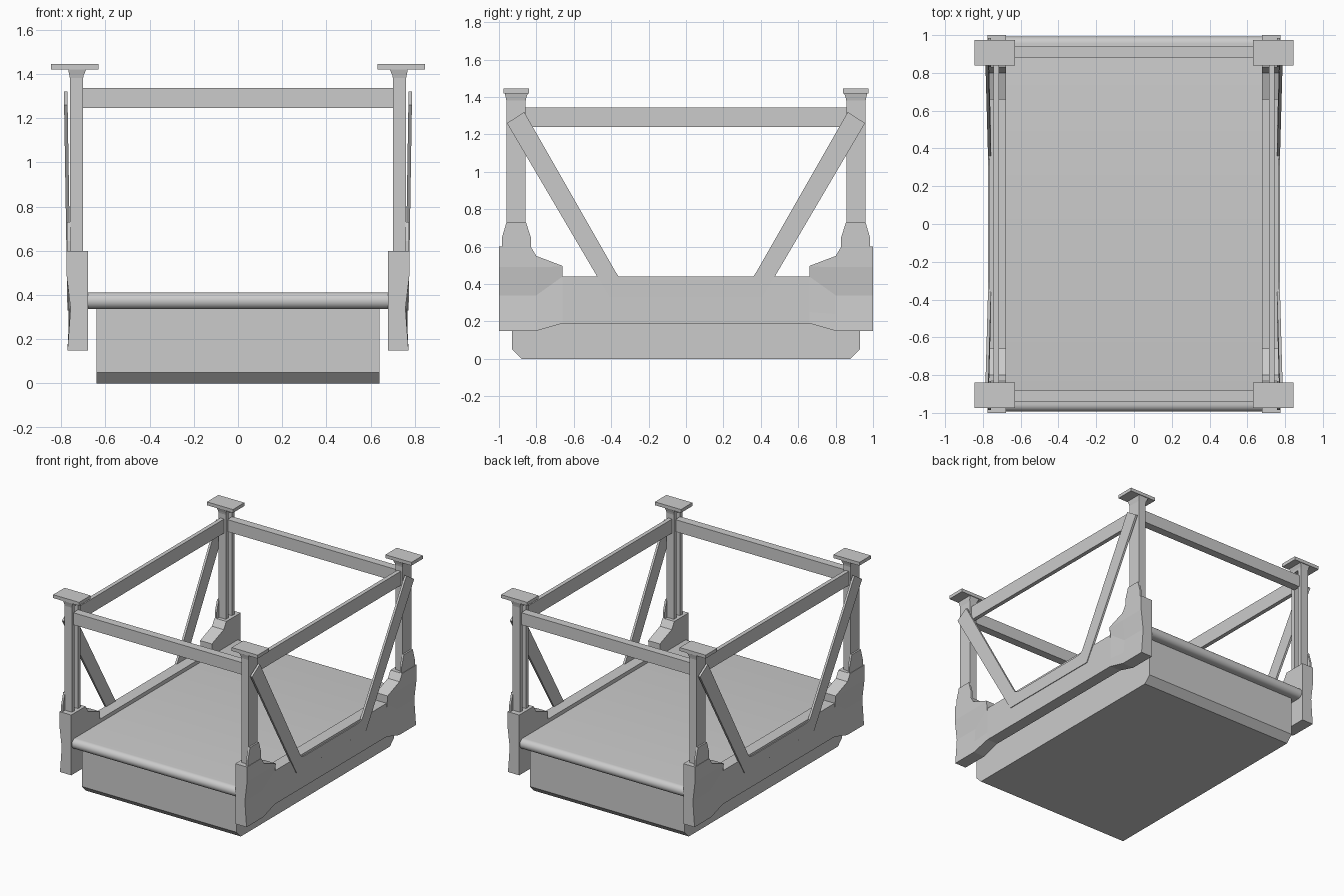
import bpy, bmesh

if "Cube" in bpy.data.objects:
    bpy.data.objects.remove(bpy.data.objects["Cube"])


def finish(name, bm, mirror=(False, False), smooth=False):
    bmesh.ops.recalc_face_normals(bm, faces=bm.faces)
    me = bpy.data.meshes.new(name)
    bm.to_mesh(me)
    bm.free()
    ob = bpy.data.objects.new(name, me)
    bpy.context.collection.objects.link(ob)
    if any(mirror):
        mod = ob.modifiers.new("mirror", 'MIRROR')
        mod.use_axis = (mirror[0], mirror[1], False)
        mod.use_mirror_merge = False
    if smooth:
        bpy.ops.object.select_all(action='DESELECT')
        bpy.context.view_layer.objects.active = ob
        ob.select_set(True)
        bpy.ops.object.shade_smooth_by_angle(angle=0.6)
    return ob


def loft(name, sections, **kw):
    """Join equal-length rings of 3D points and cap both ends."""
    bm = bmesh.new()
    rings = [[bm.verts.new(p) for p in s] for s in sections]
    n = len(rings[0])
    for a, b in zip(rings, rings[1:]):
        for i in range(n):
            j = (i + 1) % n
            bm.faces.new((a[i], a[j], b[j], b[i]))
    bm.faces.new(rings[0])
    bm.faces.new(rings[-1])
    return finish(name, bm, **kw)


def plate(name, pts, x0, x1, lean=0.0, **kw):
    """Extrude a (y, z) outline between x0 and x1, leaning outwards with height."""
    return loft(name, [[(x + lean * z, y, z) for y, z in pts] for x in (x0, x1)], **kw)


def rect(x0, x1, y0, y1, z):
    return [(x0, y0, z), (x1, y0, z), (x1, y1, z), (x0, y1, z)]


def box(name, x0, x1, y0, y1, z0, z1, **kw):
    return loft(name, [rect(x0, x1, y0, y1, z0), rect(x0, x1, y0, y1, z1)], **kw)


def both(half):
    """Complete a symmetric outline across y = 0."""
    return half + [(-y, z) for y, z in reversed(half)]


X, XY = (True, False), (True, True)

# lower body with chamfered ends
plate("base_box", both([(0.88, 0), (0.93, 0.05), (0.93, 0.345)]), -0.64, 0.64)

# deck with rounded front and back edges
from math import sin, cos, pi
edge = [(0.955 + 0.038 * cos(a), 0.374 + 0.038 * sin(a))
        for a in [pi * (i / 12 - 0.5) for i in range(13)]]
plate("deck", both(edge), -0.685, 0.685, smooth=True)

# sculpted side panels: y, heights, outer x per height
MID = ((0.19, 0.25, 0.33, 0.40, 0.44), (0.766, 0.766, 0.766, 0.766, 0.766))
TIP = ((0.19, 0.25, 0.44, 0.494, 0.497), (0.766, 0.766, 0.766, 0.775, 0.775))
half = [
    (0.66, *MID),
    (0.66, *TIP),
    (0.80, (0.15, 0.24, 0.34, 0.49, 0.55), (0.771, 0.764, 0.757, 0.775, 0.775)),
    (0.83, (0.15, 0.24, 0.34, 0.49, 0.60), (0.771, 0.764, 0.757, 0.775, 0.775)),
    (1.00, (0.15, 0.24, 0.34, 0.49, 0.60), (0.771, 0.764, 0.757, 0.775, 0.775)),
]
full = [(-y, z, x) for y, z, x in reversed(half)] + half
loft("side_panel",
     [[(x, y, z) for z, x in zip(zs, xs)] + [(0.678, y, zs[-1]), (0.678, y, zs[0])]
      for y, zs, xs in full], mirror=X)

# shaped plates outside the post feet
plate("foot_plate", [(0.985, 0.59), (0.985, 0.645), (0.96, 0.73), (0.855, 0.73),
                     (0.83, 0.65), (0.83, 0.59)], 0.757, 0.772, mirror=XY)

# channel posts, open towards the inside
channel = [(0.70, 0.857), (0.76, 0.857), (0.76, 0.96), (0.70, 0.96),
           (0.70, 0.928), (0.735, 0.928), (0.735, 0.889), (0.70, 0.889)]
loft("corner_post", [[(x, y, z) for x, y in channel] for z in (0.58, 1.39)], mirror=XY)

# flared post heads and top pads
loft("post_head", [rect(0.70, 0.76, 0.857, 0.96, 1.38),
                   rect(0.697, 0.763, 0.854, 0.963, 1.395),
                   rect(0.685, 0.768, 0.845, 0.97, 1.422)], mirror=XY)
box("top_pad", 0.63, 0.845, 0.84, 0.975, 1.42, 1.445, mirror=XY)

# upper rails
box("cross_rail", -0.705, 0.705, 0.88, 0.94, 1.245, 1.335, mirror=(False, True))
box("side_rail", 0.715, 0.745, -0.858, 0.858, 1.24, 1.345, mirror=X)

# bent braces leaning outwards on each side
plate("side_brace", both([(0.41, 0.33), (0.957, 1.26), (0.865, 1.32), (0.375, 0.462),
                          (0.36, 0.44), (0.34, 0.428), (0.31, 0.423)]),
      0.750, 0.766, lean=0.016, mirror=X)
